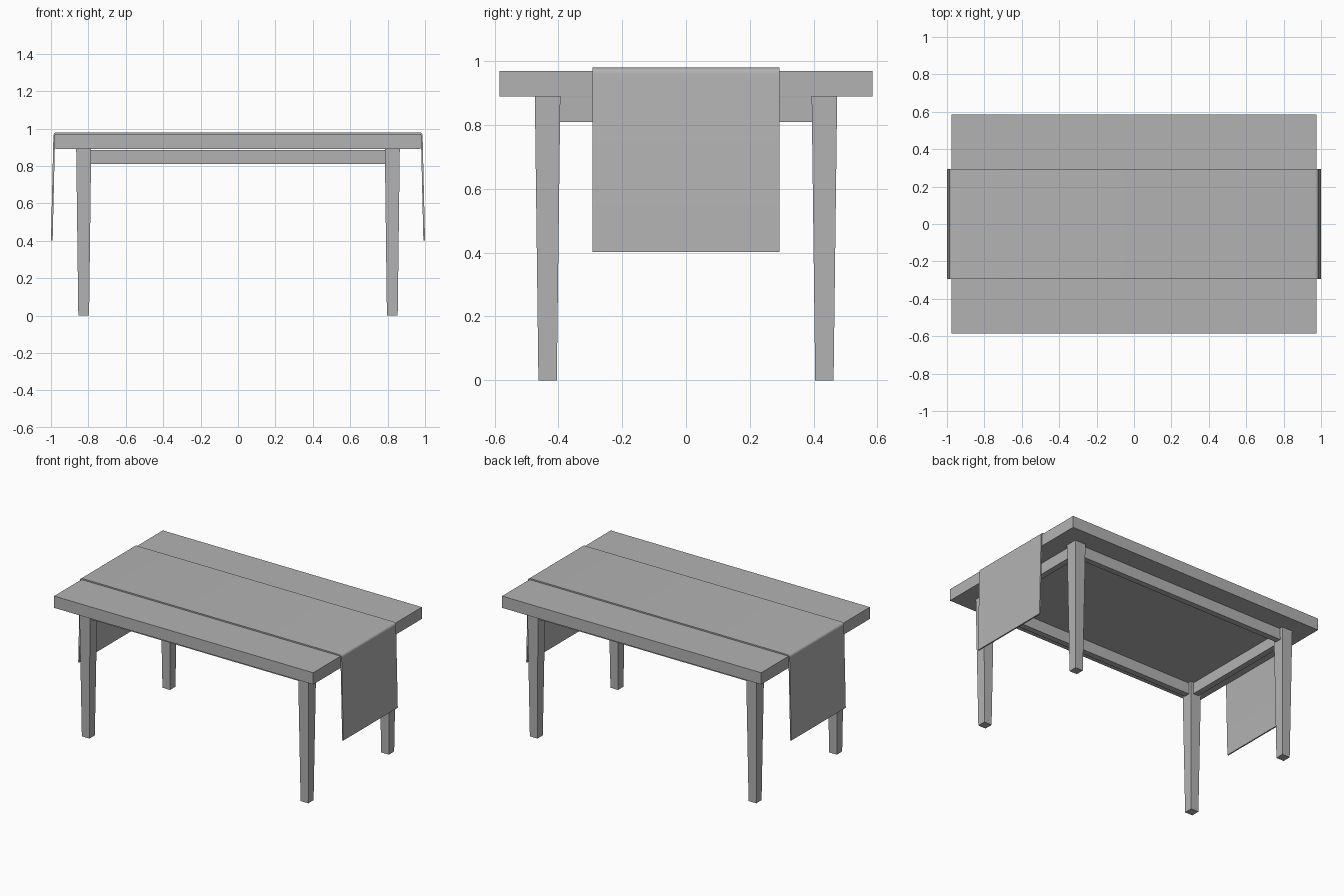
import bpy
import bmesh
import math

cube = bpy.data.objects.get("Cube")
if cube:
    bpy.data.objects.remove(cube, do_unlink=True)

# Single plain grey for the whole table
grey = bpy.data.materials.new("plain grey")
grey.use_nodes = True
colour = (0.45, 0.45, 0.45, 1)
grey.diffuse_color = colour
grey.node_tree.nodes["Principled BSDF"].inputs["Base Color"].default_value = colour


def add_object(name, bm):
    bmesh.ops.recalc_face_normals(bm, faces=bm.faces)
    mesh = bpy.data.meshes.new(name)
    bm.to_mesh(mesh)
    bm.free()
    mesh.materials.append(grey)
    obj = bpy.data.objects.new(name, mesh)
    bpy.context.collection.objects.link(obj)
    return obj


def add_box(name, centre, size, foot_scale=1.0):
    """Box that may taper towards its lower end."""
    bm = bmesh.new()
    bmesh.ops.create_cube(bm, size=1)
    for v in bm.verts:
        k = foot_scale if v.co.z < 0 else 1.0
        v.co = [c + p * s * f for c, p, s, f in zip(centre, v.co, size, (k, k, 1))]
    return add_object(name, bm)


# Table top
add_box("table_top", (0, 0, 0.93), (1.954, 1.171, 0.08))

# Tapered legs
LEG_X, LEG_Y, LEG_W = 0.825, 0.434, 0.08
for x_side, x_name in ((1, "left"), (-1, "right")):
    for y_side, y_name in ((-1, "front"), (1, "back")):
        add_box(f"{y_name}_{x_name}_leg", (x_side * LEG_X, y_side * LEG_Y, 0.445),
                (LEG_W, LEG_W, 0.89), 0.72)

# Apron rails between the legs
RAIL_Z, RAIL_H, RAIL_T = 0.848, 0.076, 0.04
for side, name in ((-1, "front"), (1, "back")):
    add_box(name + "_rail", (0, side * LEG_Y, RAIL_Z),
            (2 * LEG_X - LEG_W + 0.01, RAIL_T, RAIL_H))
for side, name in ((1, "left"), (-1, "right")):
    add_box(name + "_rail", (side * LEG_X, 0, RAIL_Z),
            (RAIL_T, 2 * LEG_Y - LEG_W + 0.01, RAIL_H))

# Cloth runner: outer profile with rounded bends, given thickness inwards
RADIUS, TOP, BEND_X = 0.018, 0.98, 0.969
half = [(1.0, 0.402)]
for i in range(7):
    a = math.radians(90 * i / 6)
    half.append((BEND_X + RADIUS * math.cos(a), TOP - RADIUS + RADIUS * math.sin(a)))
profile = half + [(-x, z) for x, z in reversed(half)]

bm = bmesh.new()
rows = [[bm.verts.new((x, y, z)) for y in (-0.293, 0.293)] for x, z in profile]
for (a, b), (c, d) in zip(rows, rows[1:]):
    bm.faces.new((a, b, d, c))
runner = add_object("table_runner", bm)
if max(runner.data.polygons, key=lambda p: p.area).normal.z < 0:
    runner.data.flip_normals()
solid = runner.modifiers.new("thickness", "SOLIDIFY")
solid.thickness = 0.009
solid.offset = -1
bpy.context.view_layer.objects.active = runner
runner.select_set(True)
bpy.ops.object.modifier_apply(modifier=solid.name)
bpy.ops.object.shade_smooth_by_angle(angle=math.radians(35))
